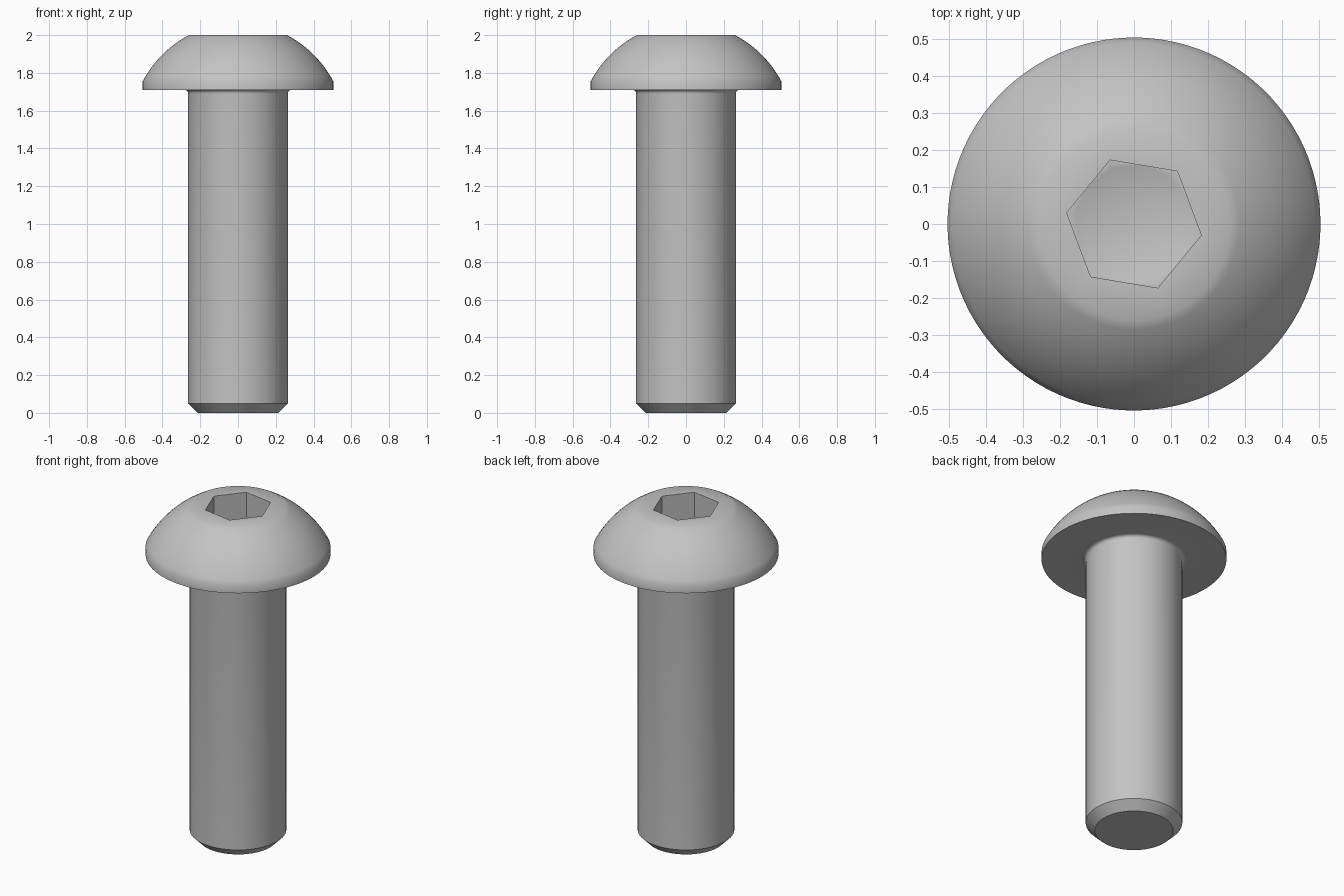
import bpy, bmesh, math

cube = bpy.data.objects.get("Cube")
if cube:
    bpy.data.objects.remove(cube, do_unlink=True)

SEGMENTS = 96
HEX_TURN = math.radians(-9.5)      # direction of one socket corner
APOTHEM = 0.16                     # half the distance across the socket flats
SHANK, RIM, CROWN = 0.264, 0.505, 0.26
HEAD_BASE, RIM_TOP, TOP = 1.71, 1.755, 2.0

steel = bpy.data.materials.new("steel grey")
steel.use_nodes = True
colour = (0.55, 0.55, 0.55, 1)
steel.diffuse_color = colour
steel.node_tree.nodes["Principled BSDF"].inputs["Base Color"].default_value = colour


def arc(p, q, sagitta, steps):
    """Points on a circular arc from p to q, bulging to the left of travel."""
    dx, dz = q[0] - p[0], q[1] - p[1]
    chord = math.hypot(dx, dz)
    radius = chord * chord / (8 * sagitta) + sagitta / 2
    half = math.asin(chord / 2 / radius)
    points = []
    for i in range(steps + 1):
        a = half * (2 * i / steps - 1)
        along = 0.5 + radius * math.sin(a) / chord
        out = radius * (math.cos(a) - math.cos(half)) / chord
        points.append((p[0] + dx * along - dz * out, p[1] + dz * along + dx * out))
    return points


def hex_radius(a):
    return APOTHEM / math.cos(a % (math.pi / 3) - math.pi / 6)


def lathe(name, profile):
    """Spin (radius, z) pairs; a radius may be a function of the angle."""
    bm = bmesh.new()
    rings = []
    for radius, z in profile:
        if radius == 0:
            rings.append([bm.verts.new((0, 0, z))] * SEGMENTS)
            continue
        ring = []
        for i in range(SEGMENTS):
            a = math.tau * i / SEGMENTS
            r = radius(a) if callable(radius) else radius
            ring.append(bm.verts.new((r * math.cos(a + HEX_TURN), r * math.sin(a + HEX_TURN), z)))
        rings.append(ring)
    for low, high in zip(rings, rings[1:]):
        for i in range(SEGMENTS):
            j = (i + 1) % SEGMENTS
            corners = dict.fromkeys((low[i], low[j], high[j], high[i]))
            bm.faces.new(list(corners))
    bmesh.ops.recalc_face_normals(bm, faces=bm.faces)
    mesh = bpy.data.meshes.new(name)
    bm.to_mesh(mesh)
    bm.free()
    mesh.materials.append(steel)
    obj = bpy.data.objects.new(name, mesh)
    bpy.context.collection.objects.link(obj)
    bpy.ops.object.select_all(action="DESELECT")
    obj.select_set(True)
    bpy.context.view_layer.objects.active = obj
    bpy.ops.object.shade_smooth_by_angle(angle=math.radians(30))
    return obj


# Shank with chamfered tip, small fillet and flat underside of the head
profile = [(0, 0), (SHANK - 0.05, 0), (SHANK, 0.05)]
profile += arc((SHANK, HEAD_BASE - 0.02), (SHANK + 0.02, HEAD_BASE), 0.006, 5)
# Rim and domed head
profile += [(RIM, HEAD_BASE)]
dome = arc((CROWN, TOP), (RIM, RIM_TOP), 0.026, 12)
profile += reversed(dome)
# Hexagonal socket with a drilled conical bottom
profile += [(hex_radius, TOP), (hex_radius, 1.83), (APOTHEM - 0.001, 1.83), (0, 1.74)]

lathe("button_head_screw", profile)
